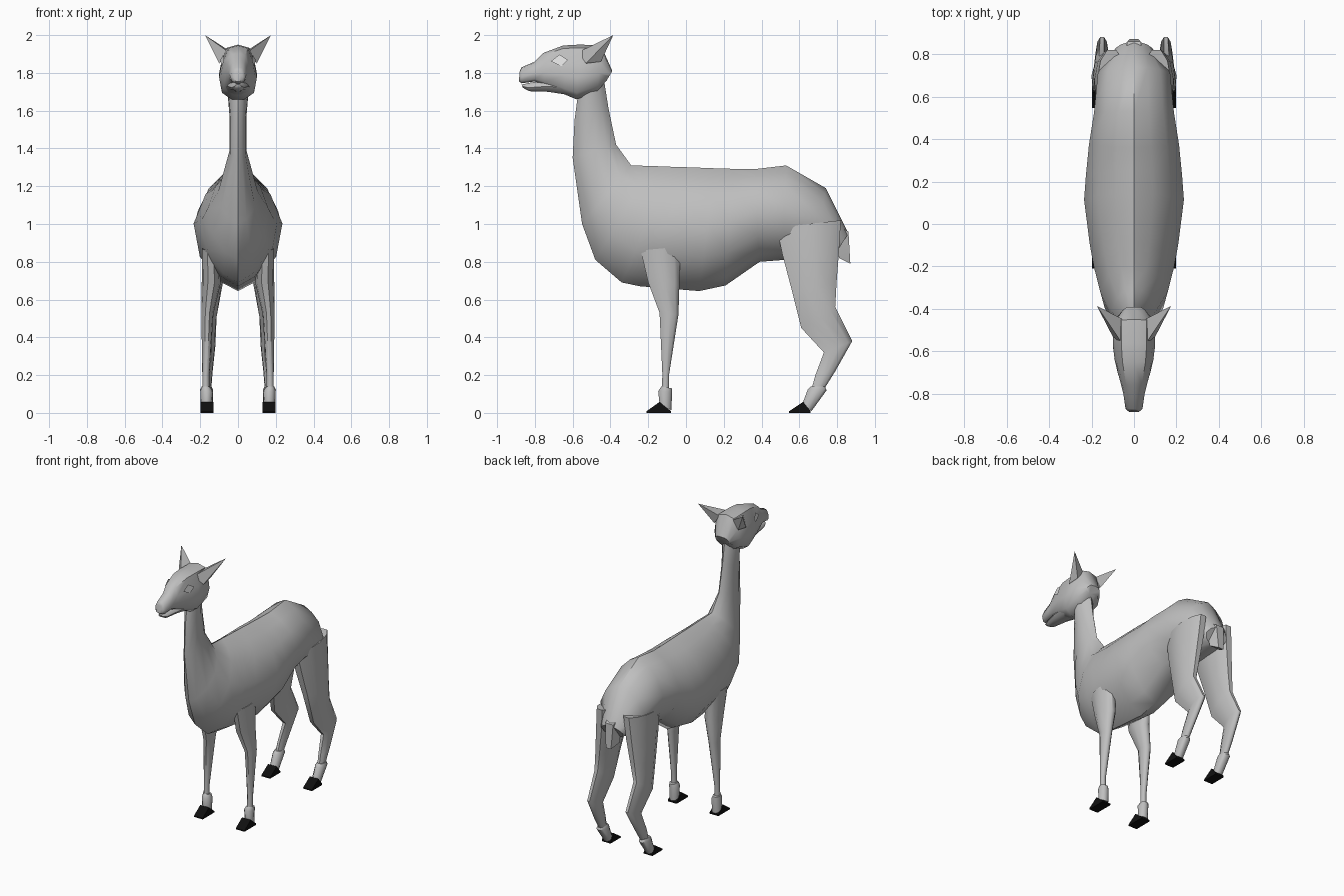
import bpy, bmesh, math


def material(name, v):
    m = bpy.data.materials.new(name)
    m.diffuse_color = (v, v, v, 1)
    return m


COAT = material("grey coat", 0.52)
HOOF = material("black hoof", 0.005)
WHITE = material("white eye", 1.0)

# Cross-sections as (fraction from point a to point b, fraction of half width)
EGG = [(0, 0), (0.08, 0.38), (0.21, 0.73), (0.45, 1), (0.72, 0.86), (0.92, 0.42), (1, 0)]
OVAL = [(0, 0.35), (0.25, 0.85), (0.55, 1), (0.85, 0.75), (1, 0.3)]
SKULL = [(0, 0), (0.06, 0.6), (0.35, 0.88), (0.6, 1), (0.88, 0.85), (1, 0.35)]


def finish(name, bm, mat, mirror=False, angle=50):
    bmesh.ops.remove_doubles(bm, verts=bm.verts, dist=0.0005)
    bmesh.ops.recalc_face_normals(bm, faces=bm.faces)
    me = bpy.data.meshes.new(name)
    bm.to_mesh(me)
    bm.free()
    me.materials.append(mat)
    ob = bpy.data.objects.new(name, me)
    bpy.context.collection.objects.link(ob)
    if mirror:
        ob.modifiers.new("Mirror", "MIRROR").use_mirror_merge = False
    bpy.ops.object.select_all(action="DESELECT")
    ob.select_set(True)
    bpy.context.view_layer.objects.active = ob
    if angle:
        bpy.ops.object.shade_smooth_by_angle(angle=math.radians(angle))
    return ob


def loft(name, rings, section, mat=COAT, mirror=False, angle=50):
    """Each ring: ya, za, yb, zb, half width, centre x."""
    bm = bmesh.new()
    outline = section + [(t, -w) for t, w in reversed(section) if w > 0]
    loops = []
    for ya, za, yb, zb, hw, cx in rings:
        loops.append([bm.verts.new((cx + w * hw, ya + (yb - ya) * t, za + (zb - za) * t))
                      for t, w in outline])
    n = len(outline)
    for p, q in zip(loops, loops[1:]):
        for i in range(n):
            j = (i + 1) % n
            bm.faces.new((p[i], p[j], q[j], q[i]))
    bm.faces.new(loops[0])
    bm.faces.new(loops[-1])
    return finish(name, bm, mat, mirror, angle)


def hull(name, points, mat, mirror=True, angle=0):
    bm = bmesh.new()
    for p in points:
        bm.verts.new(p)
    bmesh.ops.convex_hull(bm, input=bm.verts)
    return finish(name, bm, mat, mirror, angle)


# Torso and neck in one skin, from throat to rump (back edge, belly edge)
loft("body_and_neck", [
    (-0.44, 1.80, -0.57, 1.70, 0.060, 0),
    (-0.41, 1.61, -0.59, 1.55, 0.046, 0),
    (-0.37, 1.42, -0.60, 1.35, 0.045, 0),
    (-0.29, 1.31, -0.55, 1.00, 0.105, 0),
    (-0.18, 1.307, -0.48, 0.81, 0.160, 0),
    (-0.08, 1.303, -0.34, 0.69, 0.190, 0),
    (0.02, 1.30, -0.24, 0.67, 0.208, 0),
    (0.15, 1.295, 0.07, 0.645, 0.235, 0),
    (0.25, 1.292, 0.21, 0.675, 0.226, 0),
    (0.36, 1.29, 0.39, 0.80, 0.212, 0),
    (0.53, 1.31, 0.52, 0.81, 0.188, 0),
    (0.74, 1.19, 0.68, 0.82, 0.170, 0),
    (0.86, 0.95, 0.79, 0.84, 0.085, 0),
], EGG)

# Short tail
hull("tail", [(s * x, y, z) for s in (-1, 1) for x, y, z in
              ((0.05, 0.78, 1.00), (0.03, 0.86, 0.96), (0.02, 0.87, 0.79),
               (0.045, 0.81, 0.82))], COAT, False, 40)

# Head, from nape to nose (top edge, bottom edge)
loft("head", [
    (-0.39, 1.81, -0.42, 1.76, 0.055, 0),
    (-0.45, 1.945, -0.47, 1.70, 0.100, 0),
    (-0.56, 1.95, -0.58, 1.66, 0.100, 0),
    (-0.65, 1.945, -0.64, 1.685, 0.090, 0),
    (-0.757, 1.905, -0.75, 1.73, 0.062, 0),
    (-0.80, 1.86, -0.80, 1.755, 0.050, 0),
    (-0.87, 1.83, -0.87, 1.745, 0.040, 0),
    (-0.88, 1.81, -0.885, 1.755, 0.025, 0),
], SKULL)
loft("lower_jaw", [
    (-0.60, 1.76, -0.60, 1.68, 0.075, 0),
    (-0.73, 1.765, -0.73, 1.70, 0.055, 0),
    (-0.84, 1.745, -0.83, 1.703, 0.032, 0),
    (-0.87, 1.738, -0.865, 1.722, 0.018, 0),
], OVAL)

# Ears: four-sided spikes
hull("ear", [(0.05, -0.57, 1.91), (0.10, -0.53, 1.85), (0.095, -0.45, 1.86),
             (0.05, -0.45, 1.92), (0.175, -0.385, 2.0)], COAT)

# Diamond eye plates lying against the tapered cheeks
bm = bmesh.new()
eye = [bm.verts.new(p) for p in ((0.073, -0.715, 1.862), (0.086, -0.66, 1.835),
                                 (0.095, -0.625, 1.868), (0.077, -0.67, 1.897))]
bm.faces.new(eye)
bmesh.ops.solidify(bm, geom=bm.faces[:], thickness=0.008)
finish("eye", bm, WHITE, True, 0)

# Front leg (front edge, back edge)
loft("front_leg", [
    (-0.24, 0.86, -0.03, 0.88, 0.045, 0.145),
    (-0.20, 0.69, -0.035, 0.68, 0.050, 0.142),
    (-0.14, 0.53, -0.04, 0.52, 0.032, 0.162),
    (-0.125, 0.20, -0.09, 0.20, 0.019, 0.170),
    (-0.13, 0.10, -0.09, 0.10, 0.019, 0.170),
], OVAL, mirror=True)
loft("front_pastern", [
    (-0.13, 0.14, -0.075, 0.13, 0.026, 0.170),
    (-0.147, 0.115, -0.073, 0.11, 0.033, 0.166),
    (-0.14, 0.045, -0.078, 0.015, 0.031, 0.166),
], OVAL, mirror=True)

# Hind leg with thigh and hock
loft("hind_leg", [
    (0.48, 0.98, 0.82, 1.02, 0.070, 0.105),
    (0.51, 0.84, 0.81, 0.86, 0.069, 0.118),
    (0.56, 0.65, 0.797, 0.69, 0.054, 0.137),
    (0.61, 0.45, 0.79, 0.56, 0.040, 0.153),
    (0.73, 0.32, 0.88, 0.38, 0.030, 0.150),
    (0.685, 0.20, 0.79, 0.22, 0.025, 0.160),
    (0.66, 0.11, 0.715, 0.10, 0.022, 0.165),
], OVAL, mirror=True)
loft("hind_pastern", [
    (0.66, 0.14, 0.735, 0.14, 0.026, 0.166),
    (0.645, 0.125, 0.745, 0.12, 0.034, 0.166),
    (0.615, 0.045, 0.665, 0.01, 0.031, 0.165),
], OVAL, mirror=True)

# Wedge hooves
for name, toe, top, heel in (("front_hoof", -0.21, -0.14, -0.08),
                             ("hind_hoof", 0.545, 0.62, 0.66)):
    hull(name, [(x, y, z) for x in (0.13, 0.198) for y, z in
                ((toe, 0), (toe, 0.008), (top, 0.058), (heel, 0.01), (heel, 0))], HOOF)
